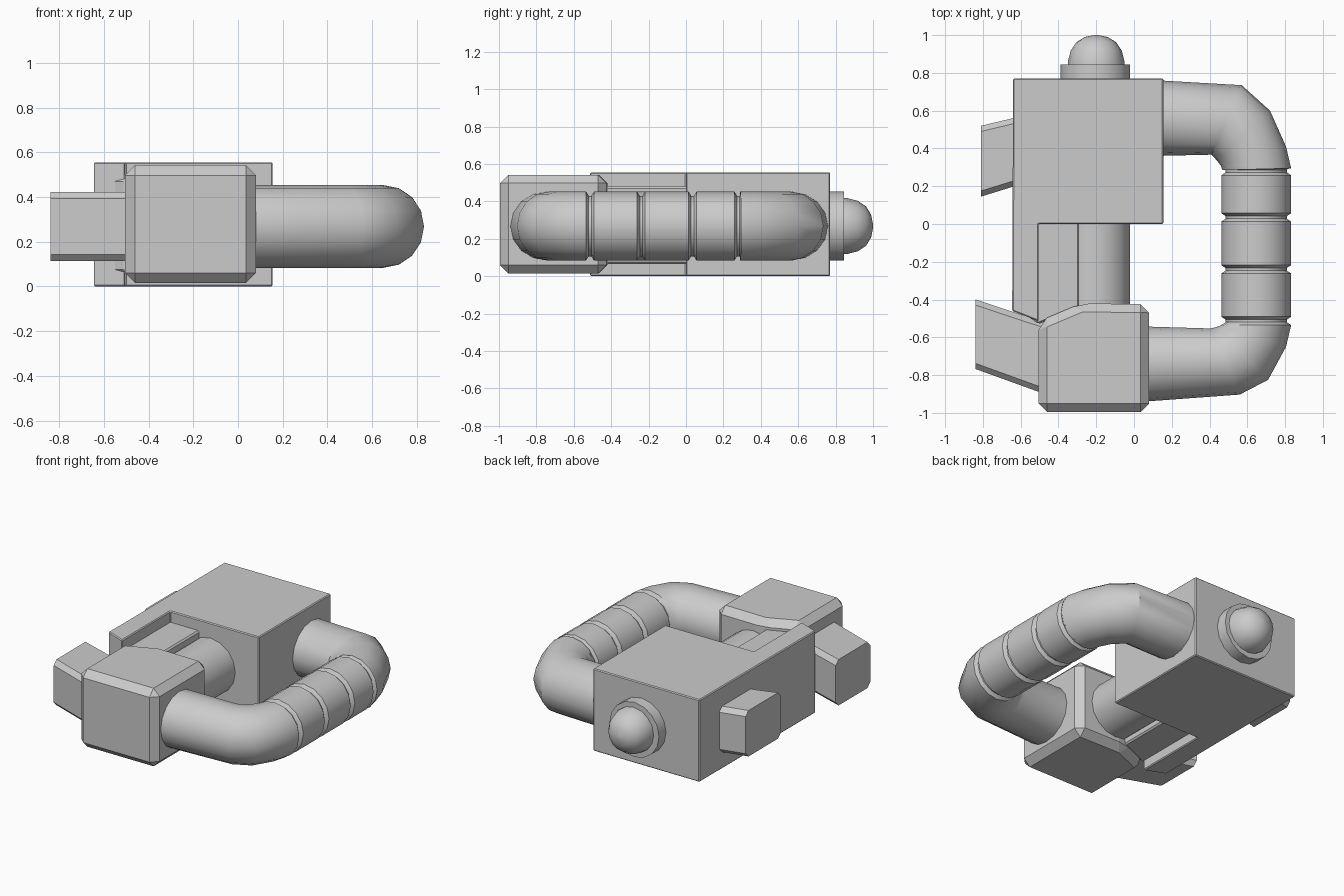
import bpy, bmesh, math
from mathutils import Vector

cube = bpy.data.objects.get("Cube")
if cube:
    bpy.data.objects.remove(cube, do_unlink=True)

grey = bpy.data.materials.new("light grey")
grey.use_nodes = True
grey.diffuse_color = (0.6, 0.6, 0.6, 1)
grey.node_tree.nodes["Principled BSDF"].inputs["Base Color"].default_value = (0.6, 0.6, 0.6, 1)

MID = 0.268  # height of the shared centre plane


def loft(name, rings, bevel=0, smooth=False):
    """Skin a list of equal-length point rings and cap both ends."""
    bm = bmesh.new()
    loops = [[bm.verts.new(p) for p in ring] for ring in rings]
    for a, b in zip(loops, loops[1:]):
        n = len(a)
        for i in range(n):
            j = (i + 1) % n
            bm.faces.new((a[i], a[j], b[j], b[i]))
    bm.faces.new(loops[0])
    bm.faces.new(loops[-1])
    bmesh.ops.recalc_face_normals(bm, faces=bm.faces)
    mesh = bpy.data.meshes.new(name)
    bm.to_mesh(mesh)
    bm.free()
    mesh.materials.append(grey)
    ob = bpy.data.objects.new(name, mesh)
    bpy.context.collection.objects.link(ob)
    if bevel:
        mod = ob.modifiers.new("Chamfer", "BEVEL")
        mod.width = bevel
        mod.segments = 1
        mod.limit_method = "ANGLE"
        mod.angle_limit = math.radians(20)
    if smooth:
        bpy.ops.object.select_all(action="DESELECT")
        ob.select_set(True)
        bpy.context.view_layer.objects.active = ob
        bpy.ops.object.shade_smooth_by_angle(angle=math.radians(35))
    return ob


def prism(name, outline, z0, z1, bevel):
    return loft(name, [[(x, y, z) for x, y in outline] for z in (z0, z1)], bevel)


def turned(name, profile, x, sides, smooth=True):
    """Round part along y from (radius, y) pairs."""
    rings = []
    for r, y in profile:
        angles = [2 * math.pi * i / sides for i in range(sides)]
        rings.append([(x + r * math.cos(a), y, MID + r * math.sin(a)) for a in angles])
    return loft(name, rings, smooth=smooth)


def tube(name, stations, sides=16):
    """Bent pipe from (outer point, inner point, half height) stations."""
    rings = []
    for outer, inner, h in stations:
        o, i = Vector(outer), Vector(inner)
        centre, half = (o + i) / 2, (o - i) / 2
        ring = []
        for k in range(sides):
            a = 2 * math.pi * k / sides
            p = centre + half * math.cos(a)
            ring.append((p.x, p.y, MID + h * math.sin(a)))
        rings.append(ring)
    return loft(name, rings, smooth=True)


def side_lug(name, ends, half, c=0.03):
    """Tapered lug with chamfered long edges, from (x, y low, y high) ends."""
    rings = []
    for x, lo, hi in ends:
        pts = [(lo, half - c), (lo + c, half), (hi - c, half), (hi, half - c)]
        pts += [(y, -z) for y, z in reversed(pts)]
        rings.append([(x, y, MID + z) for y, z in pts])
    return loft(name, rings)


# Main housing with its forward side arm
prism("main_housing", [(-0.64, 0.77), (0.155, 0.77), (0.155, 0), (-0.505, 0),
                       (-0.505, -0.515), (-0.645, -0.46)], 0, 0.555, 0.006)

# Recessed shelf beside the arm
prism("recessed_shelf", [(-0.56, 0.05), (-0.29, 0.05), (-0.29, -0.44),
                         (-0.505, -0.53), (-0.56, -0.49)], 0.065, 0.48, 0.01)

# Front block with a clipped rear corner
prism("front_block", [(-0.505, -0.995), (0.08, -0.995), (0.08, -0.425),
                      (-0.28, -0.42), (-0.505, -0.515)], 0.015, 0.542, 0.045)

# Straight pipe joining the block to the housing
turned("connecting_pipe", [(0.185, -0.5), (0.185, 0.05)], -0.205, 16)

# Bent hose: upper elbow, grooved straight run, lower elbow
R, NECK = 0.185, 0.162
XC = 0.647
path = [((0.1, 0.762), (0.1, 0.36), R),
        ((0.57, 0.735), (0.41, 0.367), R),
        ((0.72, 0.6), (0.44, 0.335), R),
        ((0.805, 0.41), (0.462, 0.305), R),
        ((0.832, 0.295), (0.468, 0.285), R)]
for y in (0.28, 0.035, -0.24, -0.513):
    for dy, r in ((0.022, R), (0.007, NECK), (-0.007, NECK), (-0.022, R)):
        path.append(((XC + r, y + dy), (XC - r, y + dy), r))
path += [((0.805, -0.65), (0.452, -0.54), R),
         ((0.71, -0.825), (0.43, -0.547), R),
         ((0.56, -0.903), (0.405, -0.553), R),
         ((0.03, -0.942), (0.03, -0.542), R)]
tube("bent_hose", path)

# Collar and domed button on the rear
turned("rear_collar", [(0.185, 0.74), (0.185, 0.845)], -0.205, 16)
turned("rear_dome", [(0.15, 0.8), (0.15, 0.86), (0.135, 0.918), (0.105, 0.963),
                     (0.06, 0.99), (0.01, 1.0)], -0.2, 16)

# Side lugs
side_lug("rear_side_lug", [(-0.81, 0.145, 0.52), (-0.6, 0.21, 0.57)], 0.155)
side_lug("front_side_lug", [(-0.838, -0.768, -0.4), (-0.46, -0.905, -0.525)], 0.155)
